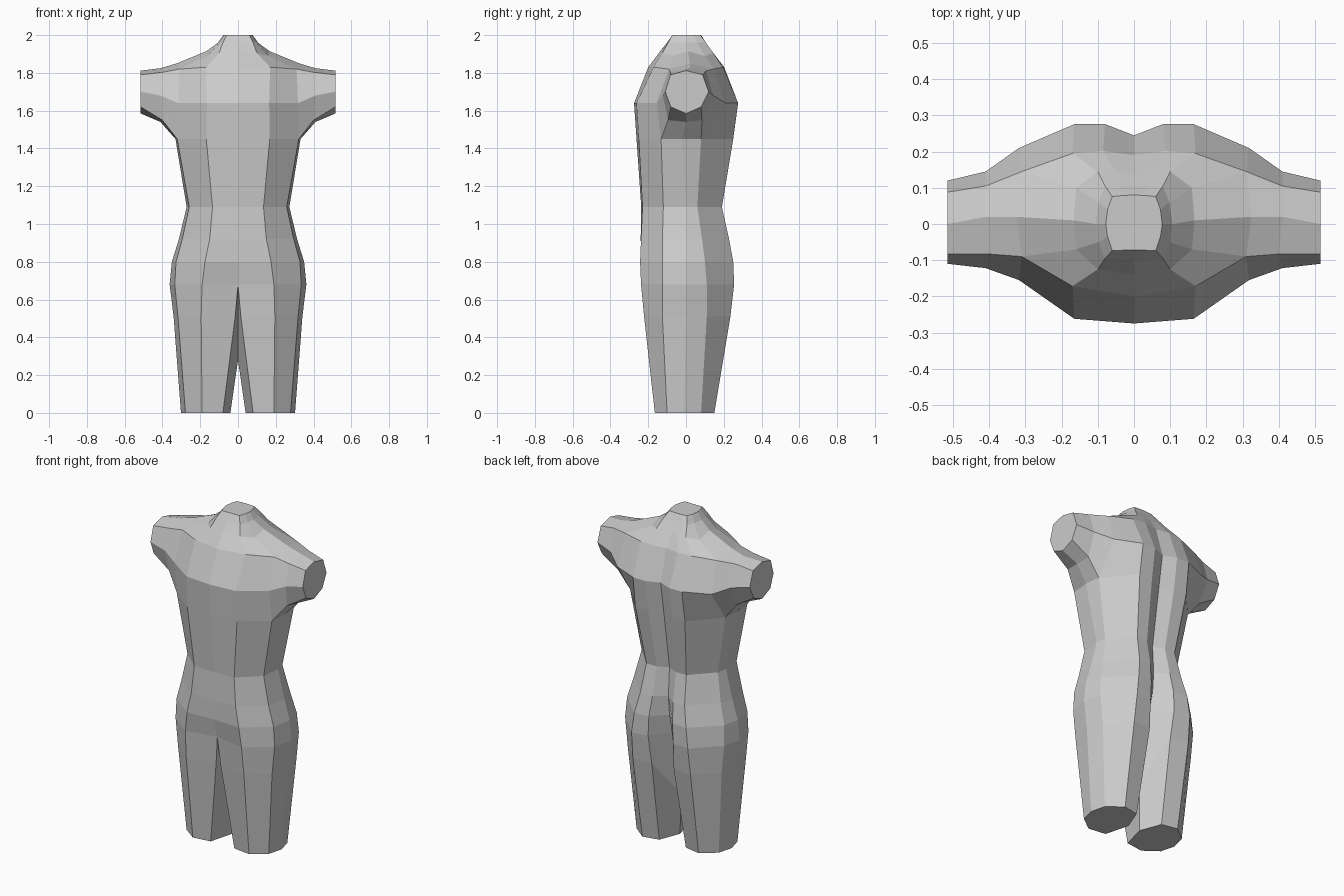
import bpy, bmesh

bm = bmesh.new()


def ring(z, xs, ys, x_end=0):
    """Half ring, centre front to centre back; xs = centre, front, corner, side, back groove."""
    zs = z if isinstance(z, tuple) else (z,) * 5
    order = (0, 1, 2, 3, 2, 1, 4, 0)
    pts = [bm.verts.new((xs[i], y, zs[i])) for i, y in zip(order, ys)]
    pts[-1].co.x = x_end
    return pts


def skin(a, b, skip=(), closed=False):
    n = len(a)
    for i in range(n if closed else n - 1):
        if i not in skip:
            j = (i + 1) % n
            bm.faces.new((a[i], a[j], b[j], b[i]))


# Leg: octagonal rings, the last point is the inner thigh
foot = ring(0, (.08, .19, .278, .302, .09), (-.15, -.165, -.10, -.01, .08, .15, .13, 0), .04)
thigh = ring(.51, (.015, .195, .318, .341, .075), (-.19, -.222, -.125, 0, .11, .235, .225, .05))
thigh[-1].co.z = .28
skin(foot, thigh, closed=True)
bm.faces.new(foot)

# Hips up to chest
hip = ring(.68, (0, .19, .335, .362, .085), (-.20, -.238, -.125, 0, .11, .255, .245, .13))
trunk = [
    hip,
    ring(.80, (0, .175, .328, .35, .08), (-.235, -.243, -.125, 0, .10, .25, .245, .16)),
    ring(.92, (0, .15, .295, .313, .07), (-.24, -.238, -.125, 0, .085, .228, .225, .17)),
    ring(1.09, (0, .135, .258, .272, .065), (-.237, -.23, -.12, 0, .06, .19, .19, .16)),
    ring(1.45, (0, .168, .322, .331, .08), (-.262, -.25, -.132, -.02, .08, .25, .25, .215)),
    ring(1.64, (0, .165, .318, .33, .08), (-.275, -.262, -.155, 0, .21, .276, .276, .245)),
    # Shoulders and neck
    ring((1.83, 1.83, 1.82, 1.85, 1.83), (0, .17, .31, .325, .085),
         (-.20, -.172, -.09, .02, .145, .195, .202, .19)),
    ring((1.91, 1.905, 1.89, 1.915, 1.905), (0, .10, .16, .167, .05),
         (-.14, -.125, -.07, .01, .10, .145, .145, .14)),
    ring(1.96, (0, .08, .098, .106, .04), (-.10, -.095, -.05, 0, .06, .105, .105, .105)),
    ring(2.0, (0, .06, .073, .078, .03), (-.072, -.073, -.035, 0, .04, .076, .079, .08)),
]

# Crotch
skin(thigh, hip)
bm.faces.new((thigh[7], thigh[0], hip[0]))

for k, (a, b) in enumerate(zip(trunk, trunk[1:])):
    skin(a, b, skip=(2, 3) if k in (4, 5) else ())    # leave the arm hole open
bm.faces.new(trunk[-1])

# Arm stump: octagonal rings from the arm hole
bm.verts.remove(trunk[5][3])
low, mid, top = trunk[4:7]
hole = [low[2], low[3], low[4], mid[4], top[4], top[3], top[2], mid[2]]
elbow = [bm.verts.new(p) for p in (
    (.40, -.095, 1.55), (.41, 0, 1.54), (.40, .085, 1.55), (.41, .145, 1.68),
    (.41, .105, 1.81), (.41, .02, 1.825), (.40, -.083, 1.803), (.41, -.122, 1.68))]
end = [bm.verts.new((.515, y, z)) for y, z in (
    (-.08, 1.62), (0, 1.585), (.08, 1.62), (.12, 1.70),
    (.088, 1.79), (0, 1.812), (-.083, 1.79), (-.11, 1.70))]
skin(hole, elbow, closed=True)
skin(elbow, end, closed=True)
bm.faces.new(end)

bmesh.ops.recalc_face_normals(bm, faces=bm.faces)
mesh = bpy.data.meshes.new("torso")
bm.to_mesh(mesh)
bm.free()
torso = bpy.data.objects.new("torso", mesh)
bpy.context.collection.objects.link(torso)

# Other half
mirror = torso.modifiers.new("mirror", 'MIRROR')
mirror.use_clip = True
mirror.merge_threshold = .001
